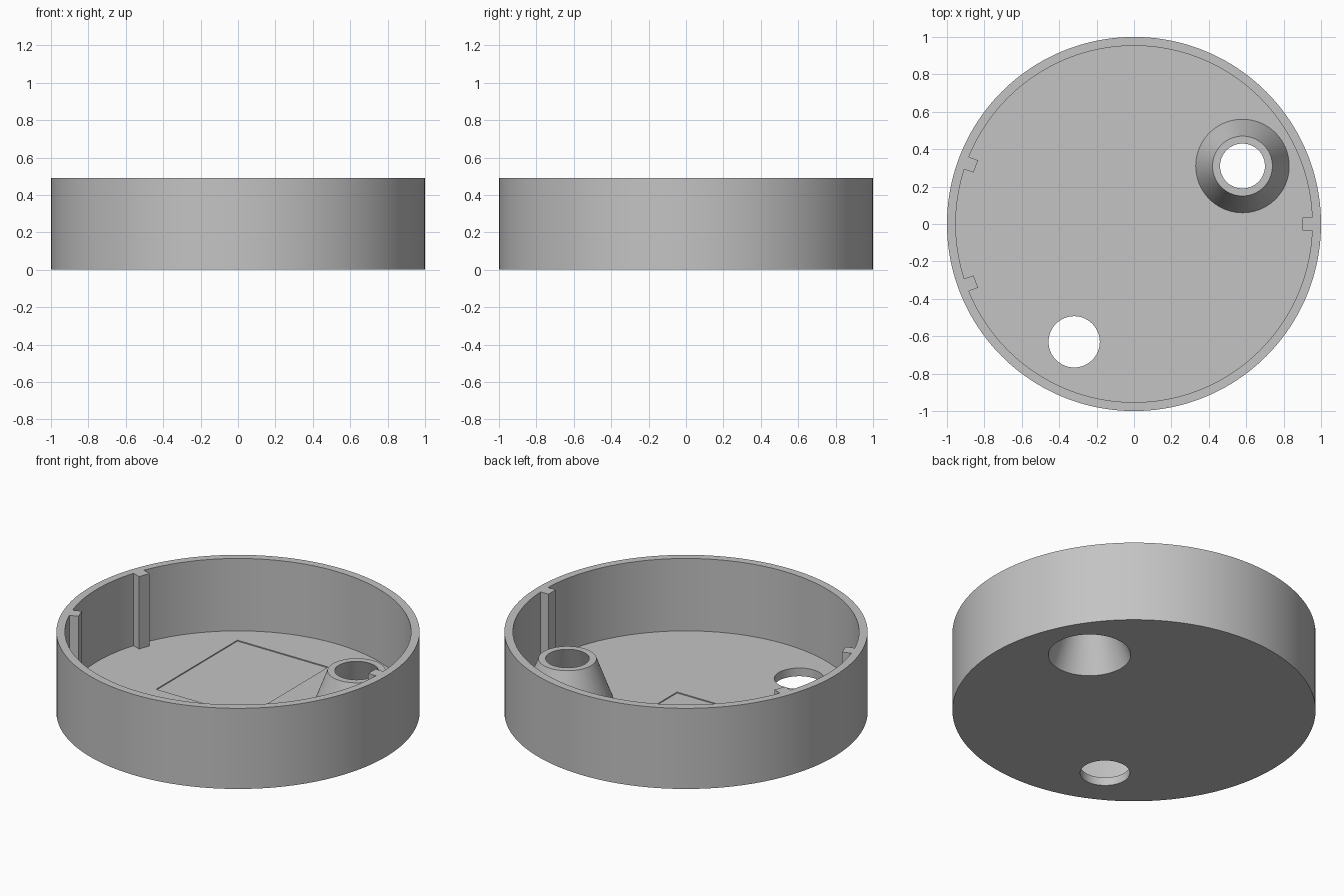
import bpy, math
from mathutils import Matrix

cube = bpy.data.objects.get("Cube")
if cube:
    bpy.data.objects.remove(cube, do_unlink=True)

HEIGHT, FLOOR, INNER = 0.49, 0.05, 0.953
BOSS = (0.58, 0.31)
BOSS_TOP = 0.29

grey = bpy.data.materials.new("plain grey")
grey.use_nodes = True
colour = (0.55, 0.55, 0.55, 1)
grey.diffuse_color = colour
grey.node_tree.nodes["Principled BSDF"].inputs["Base Color"].default_value = colour


def cone(name, x, y, r_low, r_high, z_low, z_high, sides=96):
    bpy.ops.mesh.primitive_cone_add(
        vertices=sides, radius1=r_low, radius2=r_high, depth=z_high - z_low,
        location=(x, y, (z_low + z_high) / 2))
    obj = bpy.context.object
    obj.name = name
    obj.data.materials.append(grey)
    return obj


def box(name, x, y, z, angle=0):
    """Box from (min, max) pairs, turned about the vertical axis."""
    bpy.ops.mesh.primitive_cube_add(size=1)
    obj = bpy.context.object
    obj.name = name
    size = [b - a for a, b in (x, y, z)]
    middle = [(a + b) / 2 for a, b in (x, y, z)]
    obj.data.transform(Matrix.Rotation(angle, 4, "Z")
                       @ Matrix.Translation(middle)
                       @ Matrix.Diagonal((*size, 1)))
    obj.data.materials.append(grey)
    return obj


def combine(target, tool, operation):
    mod = target.modifiers.new(operation.title(), "BOOLEAN")
    mod.operation, mod.solver, mod.object = operation, "EXACT", tool
    bpy.context.view_layer.objects.active = target
    bpy.ops.object.modifier_apply(modifier=mod.name)
    bpy.data.objects.remove(tool, do_unlink=True)


# Round open housing
housing = cone("round_housing", 0, 0, 1, 1, 0, HEIGHT, 160)
combine(housing, cone("cavity", 0, 0, INNER, INNER, FLOOR, HEIGHT + 0.1, 160), "DIFFERENCE")

# Locating ribs inside the wall
for degrees in (0, 160, 200):
    rib = box("rib", (0.9, 0.975), (-0.035, 0.035), (0.03, HEIGHT), math.radians(degrees))
    combine(housing, rib, "UNION")

# Hollow tapered boss, open through the floor
slope = (0.25 - 0.16) / (BOSS_TOP - FLOOR)
combine(housing, cone("boss", *BOSS, 0.25 + slope * 0.03, 0.16, FLOOR - 0.03, BOSS_TOP), "UNION")
taper = (0.227 - 0.12) / BOSS_TOP
extra = 0.05
combine(housing, cone("bore", *BOSS, 0.227 + taper * extra, 0.12 - taper * extra,
                      -extra, BOSS_TOP + extra), "DIFFERENCE")

# Plain hole and shallow rectangular pocket in the floor
combine(housing, cone("hole", -0.32, -0.63, 0.137, 0.137, -0.1, 0.2), "DIFFERENCE")
combine(housing, box("pocket", (-0.48, 0.13), (-0.1, 0.68), (FLOOR - 0.006, 0.2)), "DIFFERENCE")

# Smooth round walls with crisp edges
bpy.ops.object.select_all(action="DESELECT")
housing.select_set(True)
bpy.context.view_layer.objects.active = housing
bpy.ops.object.shade_smooth_by_angle(angle=math.radians(30))
